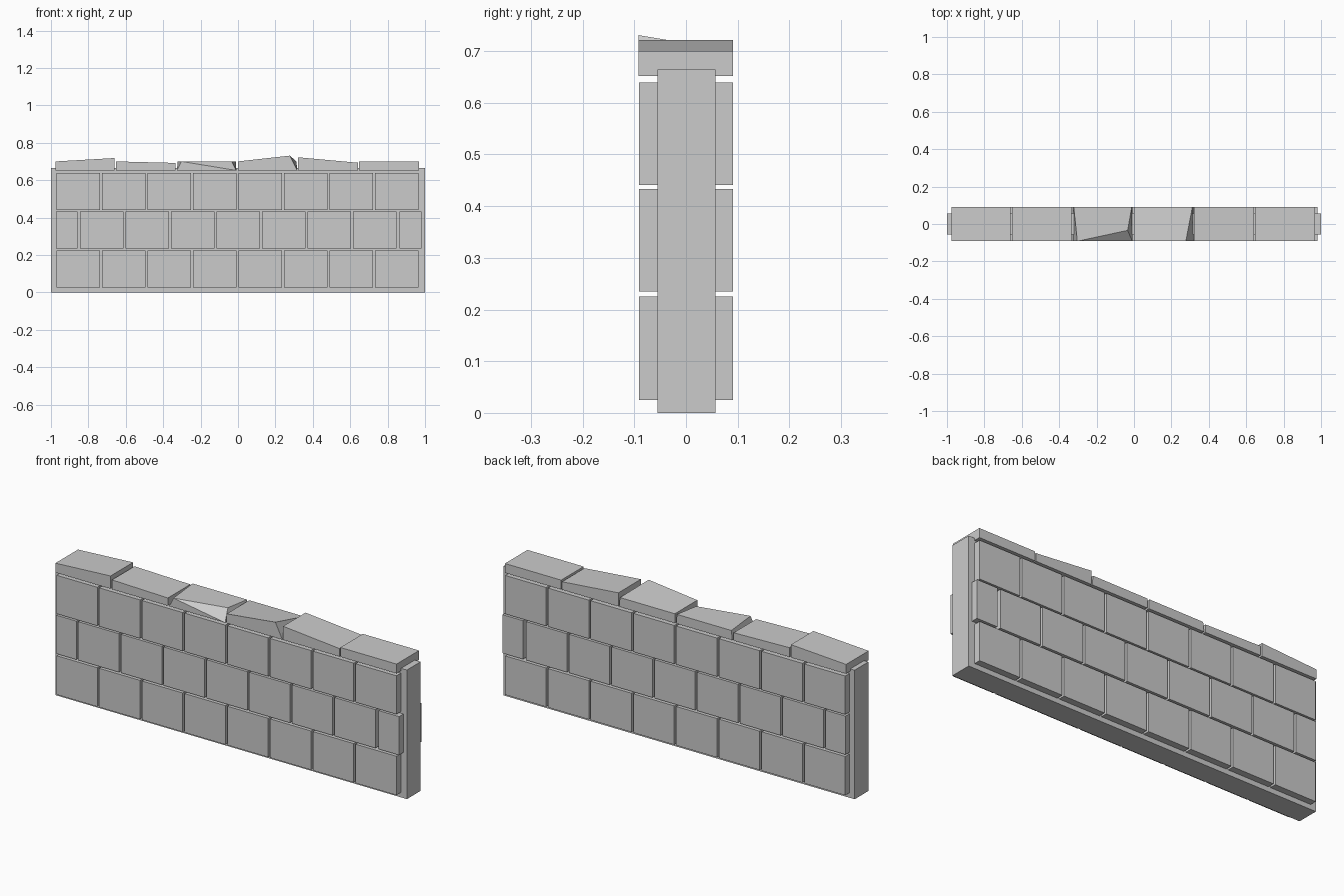
import bpy

if "Cube" in bpy.data.objects:
    bpy.data.objects.remove(bpy.data.objects["Cube"])

Y0, Y1 = -0.092, 0.091


def block(name, x0, x1, y0, y1, z0, z1, top=None):
    """Box whose four top corners may be replaced (front-left, front-right, back-right, back-left)."""
    base = [(x0, y0, z0), (x1, y0, z0), (x1, y1, z0), (x0, y1, z0)]
    top = top or [(x, y, z1) for x, y, _ in base]
    faces = [(3, 2, 1, 0), (4, 5, 6, 7), (1, 5, 4), (0, 1, 4),
             (1, 2, 6, 5), (2, 3, 7, 6), (3, 0, 4, 7)]
    mesh = bpy.data.meshes.new(name)
    mesh.from_pydata(base + top, [], faces)
    mesh.update()
    ob = bpy.data.objects.new(name, mesh)
    bpy.context.collection.objects.link(ob)
    return ob


# Inner mortar core
block("wall_core", -1, 1, -0.055, 0.057, 0, 0.664)

# Brick courses, middle one offset by half a brick
pitch, width = 0.2433, 0.2325
for row, (z0, z1) in enumerate([(0.025, 0.225), (0.235, 0.433), (0.441, 0.639)]):
    if row == 1:
        spans = [(-0.972, -0.857)]
        spans += [(-0.846 + i * pitch, -0.846 + i * pitch + width) for i in range(7)]
        spans += [(0.864, 0.981)]
    else:
        spans = [(-0.97 + i * pitch, -0.97 + i * pitch + width) for i in range(8)]
    for i, (a, b) in enumerate(spans):
        block(f"brick_{row}_{i}", a, b, Y0 + 0.001, Y1, z0, z1)


# Capping stones: x start, x end, left height, right height
ZB = 0.652
caps = [(-0.975, -0.661, 0.70, 0.718), (-0.653, -0.335, 0.70, 0.692),
        (0.321, 0.642, 0.722, 0.693), (0.647, 0.967, 0.70, 0.70)]
for i, (a, b, zl, zr) in enumerate(caps):
    block(f"cap_stone_{i}", a, b, Y0, Y1, ZB, zl,
          [(a, Y0, zl), (b, Y0, zr), (b, Y1, zr), (a, Y1, zl)])

# Two chipped capping stones
block("chipped_cap_left", -0.327, -0.009, Y0, Y1, ZB, 0.70,
      [(-0.303, Y0, 0.70), (-0.034, -0.034, 0.70), (-0.012, Y1, 0.70), (-0.322, Y1, 0.70)])
block("chipped_cap_right", 0.0, 0.317, Y0, Y1, ZB, 0.70,
      [(0.0, Y0, 0.70), (0.277, Y0, 0.731), (0.312, Y1, 0.70), (0.0, Y1, 0.70)])
